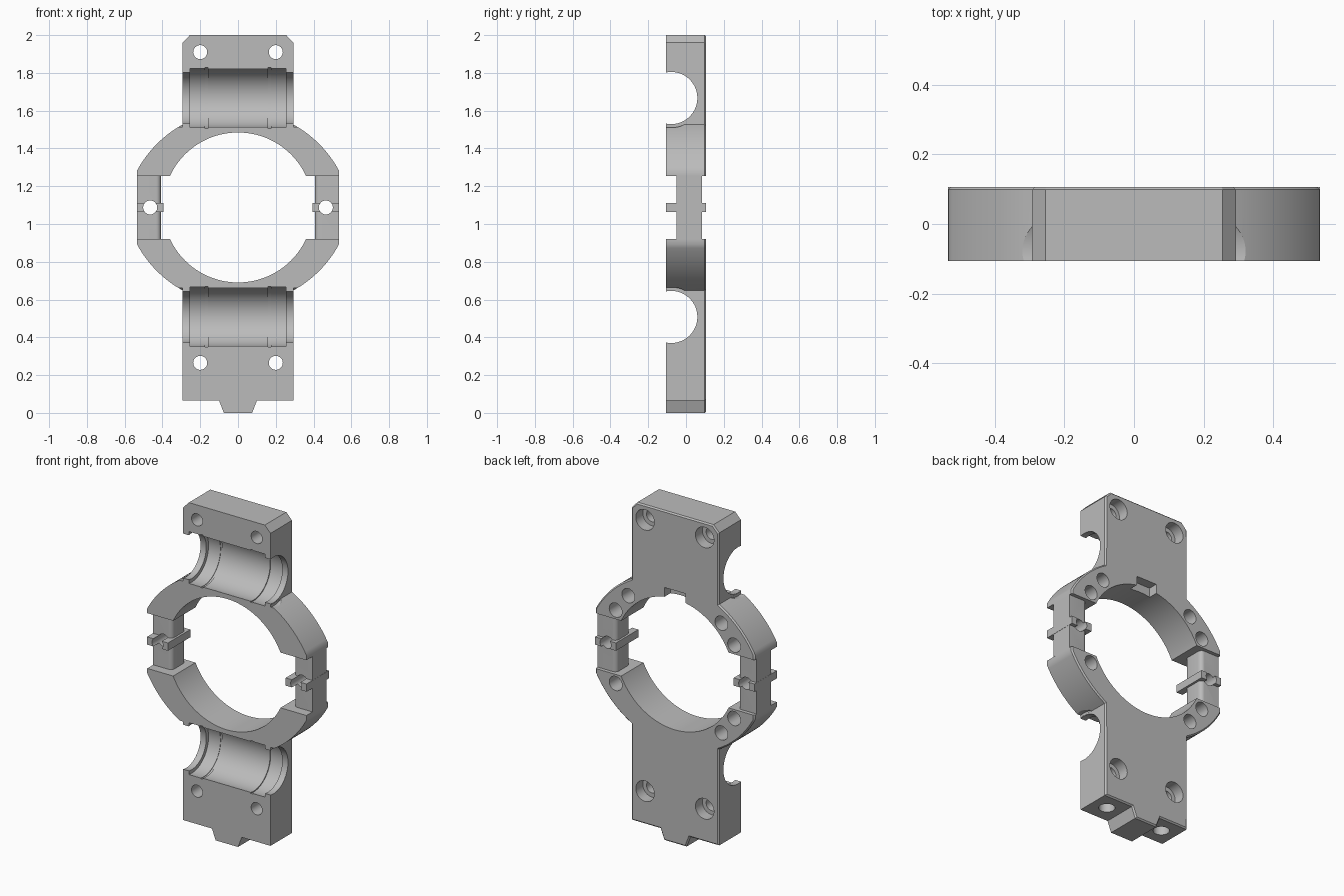
import bpy, bmesh
from math import sin, cos, pi, radians
from mathutils import Vector

if "Cube" in bpy.data.objects:
    bpy.data.objects.remove(bpy.data.objects["Cube"])

HALF_DEPTH = 0.107
MID_Z = 1.0875       # centre of the ring
RING_R = 0.397

grey = bpy.data.materials.new("plain grey")
grey.use_nodes = True
grey.diffuse_color = (0.5, 0.5, 0.5, 1)
grey.node_tree.nodes["Principled BSDF"].inputs["Base Color"].default_value = (0.5, 0.5, 0.5, 1)


def finish(bm, name):
    bmesh.ops.recalc_face_normals(bm, faces=bm.faces)
    mesh = bpy.data.meshes.new(name)
    bm.to_mesh(mesh)
    bm.free()
    mesh.materials.append(grey)
    ob = bpy.data.objects.new(name, mesh)
    bpy.context.scene.collection.objects.link(ob)
    return ob


def lathe(stations, origin, axis, segments=48):
    """Stepped round solid: (distance, radius) pairs along an axis."""
    bm = bmesh.new()
    turn = Vector(axis).to_track_quat('Z', 'Y')
    rings = []
    for t, r in stations:
        angles = [2 * pi * i / segments for i in range(segments)]
        rings.append([bm.verts.new(Vector(origin) + turn @ Vector((r * cos(a), r * sin(a), t)))
                      for a in angles])
    for a, b in zip(rings, rings[1:]):
        for i in range(segments):
            j = (i + 1) % segments
            bm.faces.new((a[i], a[j], b[j], b[i]))
    bm.faces.new(rings[0])
    bm.faces.new(rings[-1])
    return finish(bm, "round_cutter")


def box(name, x, y, z, round_inner=0):
    bm = bmesh.new()
    bmesh.ops.create_cube(bm, size=1)
    for v in bm.verts:
        for k, (lo, hi) in enumerate((x, y, z)):
            v.co[k] = hi if v.co[k] > 0 else lo
    if round_inner:
        inner = min(abs(x[0]), abs(x[1]))
        edges = [e for e in bm.edges if all(abs(abs(v.co.x) - inner) < 1e-4 for v in e.verts)
                 and abs(e.verts[0].co.z - e.verts[1].co.z) > 0.01]
        bmesh.ops.bevel(bm, geom=edges, offset=round_inner, segments=6, profile=0.5, affect='EDGES')
    return finish(bm, name)


def combine(ob, tool, operation='DIFFERENCE'):
    mod = ob.modifiers.new("cut", 'BOOLEAN')
    mod.operation = operation
    mod.solver = 'EXACT'
    mod.object = tool
    bpy.ops.object.select_all(action='DESELECT')
    bpy.context.view_layer.objects.active = ob
    ob.select_set(True)
    bpy.ops.object.modifier_apply(modifier=mod.name)
    bpy.data.objects.remove(tool)


def smooth(ob):
    bpy.ops.object.select_all(action='DESELECT')
    bpy.context.view_layer.objects.active = ob
    ob.select_set(True)
    bpy.ops.object.shade_smooth_by_angle(angle=radians(30))


# Plate silhouette: end blocks, bulging ring, bottom key
upper = []
for i in range(17):
    a = radians(28.4 + (61.1 - 28.4) * i / 16)
    upper.append((0.607 * cos(a), 0.995 + 0.607 * sin(a)))
lower = [(x, 2 * MID_Z - z) for x, z in reversed(upper)]
right = [(0.075, 0), (0.1, 0.065), (0.293, 0.065)] + lower + upper + [(0.293, 1.96), (0.255, 2.0)]
outline = right + [(-x, z) for x, z in reversed(right)]

bm = bmesh.new()
front = bm.faces.new([bm.verts.new((x, -HALF_DEPTH, z)) for x, z in outline])
ext = bmesh.ops.extrude_face_region(bm, geom=[front], use_keep_orig=True)
for v in [g for g in ext["geom"] if isinstance(g, bmesh.types.BMVert)]:
    v.co.y = HALF_DEPTH
bmesh.ops.recalc_face_normals(bm, faces=bm.faces)
back_edges = [e for e in bm.edges if all(v.co.y > 0 for v in e.verts)]
bmesh.ops.bevel(bm, geom=back_edges, offset=0.008, segments=1, affect='EDGES')
plate = finish(bm, "bearing_plate")

# Large central opening and its back notch
combine(plate, lathe([(-0.3, RING_R), (0.3, RING_R)], (0, 0, MID_Z), (0, 1, 0), 128))
combine(plate, box("notch", (-0.07, 0.07), (0.05, 0.2), (1.4, 1.535)))

# Bearing seats with retaining grooves and narrow end lips
half = [(0.16, 0.157), (0.16, 0.163), (0.175, 0.163), (0.175, 0.16), (0.255, 0.16),
        (0.255, 0.138), (0.294, 0.138), (0.294, 0.157), (0.4, 0.157)]
seat = [(-t, r) for t, r in reversed(half)] + half
for z in (1.667, 2 * MID_Z - 1.667):
    combine(plate, lathe(seat, (0, -0.078, z), (1, 0, 0), 96))

for side in (-1, 1):
    # Counterbored bolt holes
    for z in (1.91, 0.265):
        combine(plate, lathe([(-0.3, 0.037), (0.04, 0.037), (0.04, 0.062), (0.3, 0.062)],
                             (side * 0.2, 0, z), (0, 1, 0)))
    # Blind holes in the back of the ring
    for x, dz in ((0.397, 0.2225), (0.312, 0.3325)):
        for up in (-1, 1):
            if side == 1 and up == -1 and x < 0.35:
                continue
            combine(plate, lathe([(0, 0.043), (0.3, 0.043)],
                                 (side * x, 0.0, MID_Z + up * dz), (0, 1, 0)))
    # Blind holes in the bottom face
    combine(plate, lathe([(-0.1, 0.045), (0.18, 0.045)], (side * 0.195, 0, 0), (0, 0, 1)))
    # Side windows
    xs = sorted((side * 0.3, side * 0.7))
    combine(plate, box("window", xs, (-0.2, 0.2), (0.92, 1.255)))
smooth(plate)

# Slim side posts with cross bars, drilled through
for side, label in ((-1, "right"), (1, "left")):
    xs = sorted((side * 0.408, side * 0.534))
    post = box(label + "_side_post", xs, (-0.05, 0.085), (0.92, 1.255), 0.025)
    bar_x = sorted((side * 0.395, side * 0.535))
    combine(post, box("bar", bar_x, (-HALF_DEPTH, HALF_DEPTH), (1.064, 1.111)), 'UNION')
    combine(post, lathe([(-0.3, 0.037), (0.3, 0.037)], (side * 0.465, 0, MID_Z), (0, 1, 0)))
    smooth(post)
